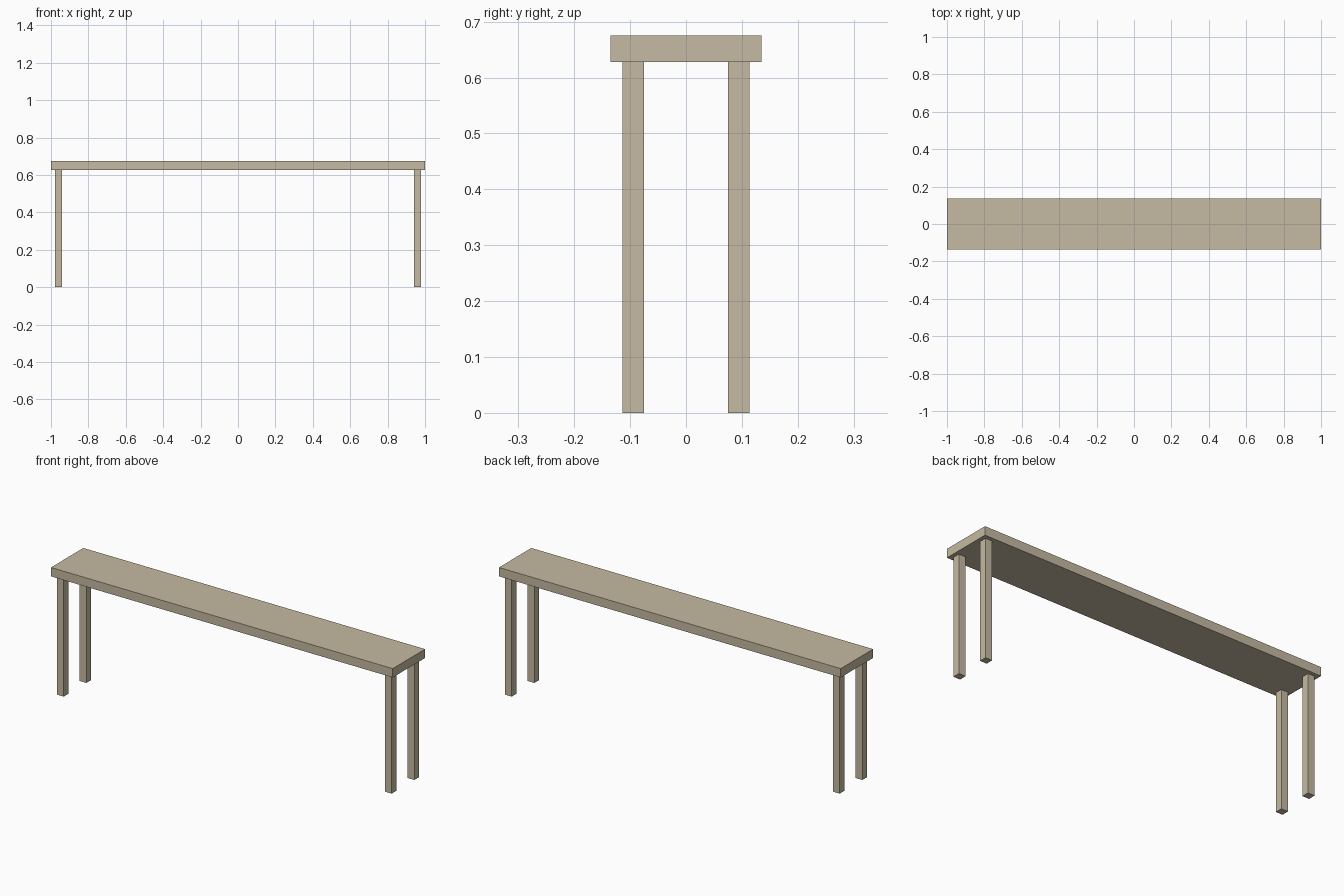
import bpy

if "Cube" in bpy.data.objects:
    bpy.data.objects.remove(bpy.data.objects["Cube"])

LENGTH, DEPTH, HEIGHT = 2.0, 0.27, 0.675
TOP_THICK = 0.047
LEG = 0.039      # square leg width
INSET = 0.021    # gap from top edge to leg face

wood = bpy.data.materials.new("pale_wood")
wood.diffuse_color = (0.56, 0.49, 0.36, 1.0)
wood.use_nodes = True
wood.node_tree.nodes["Principled BSDF"].inputs["Base Color"].default_value = wood.diffuse_color


def box(name, size, centre):
    bpy.ops.mesh.primitive_cube_add(size=1, location=centre)
    obj = bpy.context.object
    obj.name = name
    obj.scale = size
    bpy.ops.object.transform_apply(location=False, rotation=False, scale=True)
    obj.data.materials.append(wood)
    return obj


# Long flat top
box("table_top", (LENGTH, DEPTH, TOP_THICK), (0, 0, HEIGHT - TOP_THICK / 2))

# Four square legs, one near each corner
leg_height = HEIGHT - TOP_THICK
leg_x = LENGTH / 2 - INSET - LEG / 2
leg_y = DEPTH / 2 - INSET - LEG / 2
for y_name, sy in (("front", -1), ("back", 1)):
    for x_name, sx in (("left", -1), ("right", 1)):
        box(f"{y_name}_{x_name}_leg", (LEG, LEG, leg_height),
            (sx * leg_x, sy * leg_y, leg_height / 2))
